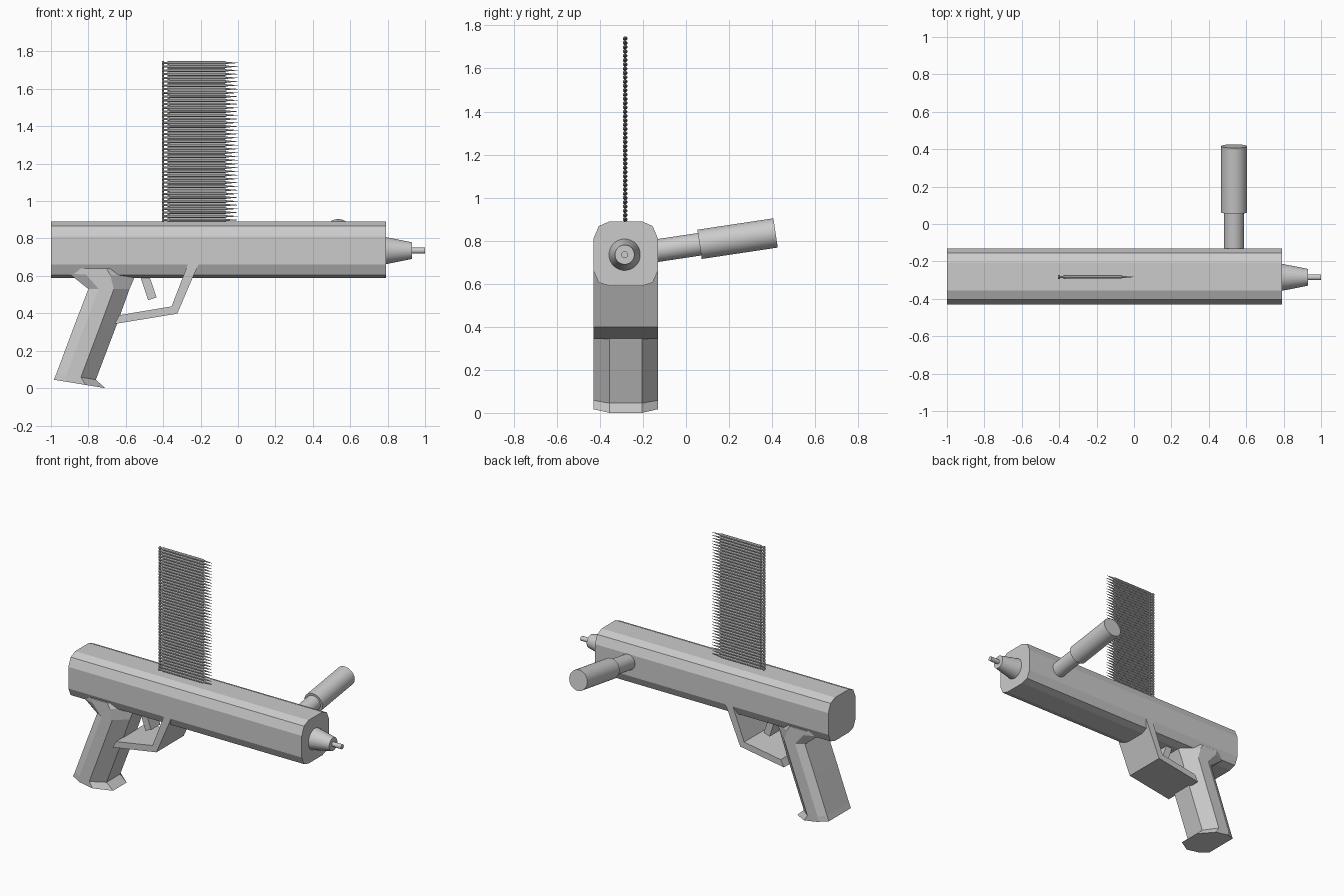
import bpy, bmesh, math
from mathutils import Vector

if "Cube" in bpy.data.objects:
    bpy.data.objects.remove(bpy.data.objects["Cube"])

CY, CZ = -0.28, 0.735      # centre line of the gun body


def finish(name, bm, smooth=False):
    bmesh.ops.recalc_face_normals(bm, faces=bm.faces)
    me = bpy.data.meshes.new(name)
    bm.to_mesh(me)
    bm.free()
    ob = bpy.data.objects.new(name, me)
    bpy.context.collection.objects.link(ob)
    if smooth:
        bpy.context.view_layer.objects.active = ob
        ob.select_set(True)
        bpy.ops.object.shade_smooth_by_angle(angle=math.radians(35))
        ob.select_set(False)
    return ob


def loft(bm, rings):
    """Skin a list of equal-length point rings and cap both ends."""
    vs = [[bm.verts.new(p) for p in r] for r in rings]
    n = len(vs[0])
    for a, b in zip(vs, vs[1:]):
        for i in range(n):
            j = (i + 1) % n
            bm.faces.new((a[i], a[j], b[j], b[i]))
    bm.faces.new(vs[0])
    bm.faces.new(vs[-1][::-1])


def turned(bm, start, direction, steps, sides):
    """Round part: steps are (distance along direction, radius)."""
    d = Vector(direction).normalized()
    u = d.orthogonal().normalized()
    v = d.cross(u)
    angs = [2 * math.pi * (i + 0.5) / sides for i in range(sides)]
    loft(bm, [[Vector(start) + d * t + (u * math.cos(a) + v * math.sin(a)) * r
               for a in angs] for t, r in steps])


def slab(name, profile, width):
    """Extrude an x-z profile across y, centred on the body."""
    bm = bmesh.new()
    loft(bm, [[(x, CY + s * width / 2, z) for x, z in profile] for s in (-1, 1)])
    return finish(name, bm)


# Body: chamfered section run along x
half = [(0.075, 0.89), (0.125, 0.868), (0.15, 0.81),
        (0.15, 0.66), (0.125, 0.605), (0.075, 0.59)]
section = half + [(-y, z) for y, z in reversed(half)]
bm = bmesh.new()
loft(bm, [[(x, CY + y, z) for y, z in section] for x in (-1.0, 0.79)])
finish("body", bm)

# Nozzle and driver tip
bm = bmesh.new()
turned(bm, (0.78, CY - 0.005, CZ), (1, 0, 0), [(0, 0.075), (0.15, 0.045)], 24)
finish("nozzle", bm, True)
bm = bmesh.new()
turned(bm, (0.92, CY - 0.005, CZ), (1, 0, 0), [(0, 0.016), (0.08, 0.016)], 16)
finish("nozzle_tip", bm, True)

# Side handle, tilted slightly upward
tilt = (0, 1, 0.15)
bm = bmesh.new()
turned(bm, (0.535, -0.16, 0.75), tilt, [(0, 0.053), (0.24, 0.053)], 32)
finish("side_handle_rod", bm, True)
bm = bmesh.new()
turned(bm, (0.535, 0.063, 0.783), tilt, [(0, 0.069), (0.357, 0.069)], 32)
finish("side_handle_grip", bm, True)

# Pistol grip: eight-sided rings given by their back and front points
grip = [((-0.985, 0.045), (-0.71, 0.0)), ((-0.97, 0.08), (-0.76, 0.045)),
        ((-0.875, 0.335), (-0.65, 0.335)), ((-0.80, 0.53), (-0.58, 0.53)),
        ((-0.90, 0.61), (-0.55, 0.60)), ((-0.90, 0.64), (-0.58, 0.64))]
rings = []
for back, front in grip:
    b, f = Vector(back), Vector(front)
    side = [(0.0, 0.12), (0.25, 0.15), (0.62, 0.15), (1.0, 0.075)]
    outline = side + [(t, -w) for t, w in reversed(side)]
    rings.append([(b.lerp(f, t).x, CY + w, b.lerp(f, t).y) for t, w in outline])
bm = bmesh.new()
loft(bm, rings)
finish("pistol_grip", bm)

# Trigger and wide trigger guard
slab("trigger", [(-0.535, 0.635), (-0.495, 0.66), (-0.435, 0.485), (-0.48, 0.47)], 0.10)
slab("trigger_guard", [(-0.265, 0.67), (-0.208, 0.67), (-0.325, 0.398), (-0.66, 0.343),
                       (-0.635, 0.39), (-0.355, 0.437)], 0.30)

# Strip of nails: double head, shank and point
nail = [(0, 0.011), (0.008, 0.011), (0.009, 0.006), (0.028, 0.006), (0.029, 0.011),
        (0.037, 0.011), (0.039, 0.0098), (0.335, 0.0098), (0.345, 0.006), (0.405, 0.0008)]
bm = bmesh.new()
for i in range(44):
    turned(bm, (-0.405, CY - 0.003, 0.879 + 0.02 * i), (1, 0, 0), nail, 8)
finish("nail_strip", bm)
